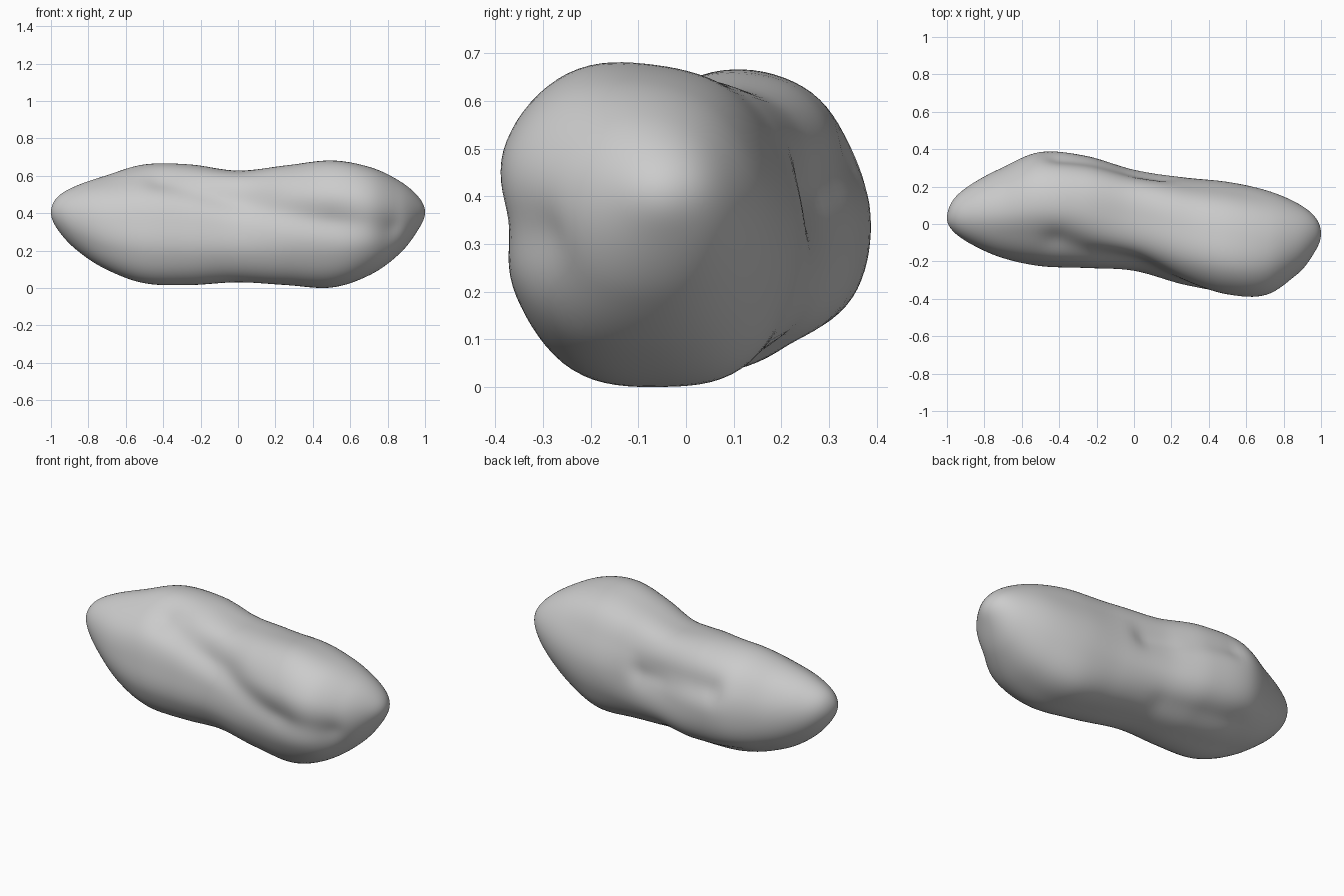
import bpy
import bmesh
import math
from mathutils import Vector
from mathutils.geometry import intersect_point_line

default_cube = bpy.data.objects.get("Cube")
if default_cube:
    bpy.data.objects.remove(default_cube, do_unlink=True)

RINGS, SEGMENTS = 96, 96

# Outline of the pebble, sampled evenly in angle from the -x tip to the +x tip
TOP = (.41, .49, .55, .605, .665, .665, .632, .66, .686, .65, .575, .49, .41)
BOTTOM = (.41, .32, .21, .105, .03, .02, .035, .02, .007, .075, .19, .32, .41)
FRONT = (.03, -.04, -.11, -.18, -.225, -.235, -.25, -.325, -.385, -.385, -.28, -.15, -.05)
BACK = (.03, .13, .215, .3, .385, .365, .29, .25, .225, .18, .115, .04, -.05)

# Cross-section radii, counter-clockwise from the back
LEFT_END = (.315, .325, .34, .33, .295, .295, .3, .34, .37, .315, .305, .318)
MIDDLE = (.26, .275, .315, .305, .31, .285, .285, .32, .34, .305, .3, .29)
RIGHT_END = (.29, .285, .315, .328, .36, .35, .315, .325, .348, .335, .345, .31)

# Worn grooves: path, depth, width
GROOVES = (
    (((-.4, -.07, .55), (0, -.19, .47), (.25, -.29, .42), (.5, -.36, .37), (.8, -.31, .32)),
     .03, .085),
    (((-.4, .34, .48), (-.25, .3, .46), (-.1, .25, .43), (.12, .23, .4)), .03, .075),
    (((-.5, .25, .12), (-.3, .23, .09), (-.05, .18, .08)), .014, .08),
)


def cubic(a, b, c, d, f):
    """Smooth curve from b to c."""
    return b + .5 * f * (c - a + f * (2*a - 5*b + 4*c - d + f * (3*(b - c) + d - a)))


def sample_open(values, u):
    """Sample an outline at u from 0 to 1."""
    ends = [2*values[0] - values[1], *values, 2*values[-1] - values[-2]]
    position = u * (len(values) - 1)
    i = min(int(position), len(values) - 2)
    return cubic(*ends[i:i + 4], position - i)


def sample_loop(values, u):
    """Sample a closed set of radii."""
    n = len(values)
    position = u * n
    i = int(position)
    return cubic(*(values[(i + k) % n] for k in (-1, 0, 1, 2)), position - i)


def ease(f):
    f = max(0, min(1, f))
    return f * f * (3 - 2 * f)


def mix_sections(x):
    """Blend the cross-sections along the length, rounding off at the tips."""
    end = LEFT_END if x < 0 else RIGHT_END
    f = ease(abs(x) / .5)
    radii = [m + (e - m) * f for m, e in zip(MIDDLE, end)]
    mean = sum(radii) / len(radii)
    f = ease((abs(x) - .5) / .5)
    return [r + (mean - r) * f for r in radii]


def fit(values, low, high):
    """Stretch values to lie between low and high."""
    a, b = min(values), max(values)
    return [low + (v - a) / (b - a) * (high - low) for v in values]


def distance_to_path(point, path):
    nearest = []
    for a, b in zip(path, path[1:]):
        a, b = Vector(a), Vector(b)
        f = intersect_point_line(point, a, b)[1]
        nearest.append((point - a.lerp(b, max(0, min(1, f)))).length)
    return min(nearest)


def carve(point, centre):
    """Push a point inward where it lies near a groove."""
    push = sum(depth * math.exp(-(distance_to_path(point, path) / width) ** 2)
               for path, depth, width in GROOVES)
    inward = centre - point
    return point + inward.normalized() * min(push, inward.length * .3)


# Loft the rings between the two tips
bm = bmesh.new()
rings = []
for r in range(1, RINGS):
    u = r / RINGS
    x = -math.cos(math.pi * u)
    radii = mix_sections(x)
    ys, zs = [], []
    for s in range(SEGMENTS):
        angle = math.tau * s / SEGMENTS
        radius = sample_loop(radii, s / SEGMENTS)
        ys.append(radius * math.cos(angle))
        zs.append(radius * math.sin(angle))
    front, back = sample_open(FRONT, u), sample_open(BACK, u)
    bottom, top = sample_open(BOTTOM, u), sample_open(TOP, u)
    centre = Vector((x, (front + back) / 2, (bottom + top) / 2))
    rings.append([bm.verts.new(carve(Vector((x, y, z)), centre))
                  for y, z in zip(fit(ys, front, back), fit(zs, bottom, top))])

for first, second in zip(rings, rings[1:]):
    for s in range(SEGMENTS):
        n = (s + 1) % SEGMENTS
        bm.faces.new((first[s], first[n], second[n], second[s]))

# Close both tips
for ring, end, x in ((rings[0], 0, -1), (rings[-1], -1, 1)):
    tip = bm.verts.new((x, FRONT[end], TOP[end]))
    for s in range(SEGMENTS):
        bm.faces.new((tip, ring[s], ring[(s + 1) % SEGMENTS]))
bmesh.ops.recalc_face_normals(bm, faces=bm.faces)

# Rest the pebble on the ground
lowest = min(v.co.z for v in bm.verts)
bmesh.ops.translate(bm, verts=bm.verts, vec=(0, 0, -lowest))

mesh = bpy.data.meshes.new("pebble")
bm.to_mesh(mesh)
bm.free()
mesh.shade_smooth()
pebble = bpy.data.objects.new("pebble", mesh)
bpy.context.collection.objects.link(pebble)

# Plain grey stone
stone = bpy.data.materials.new("grey_stone")
stone.use_nodes = True
grey = (.6, .6, .6, 1)
stone.diffuse_color = grey
stone.node_tree.nodes["Principled BSDF"].inputs["Base Color"].default_value = grey
mesh.materials.append(stone)
